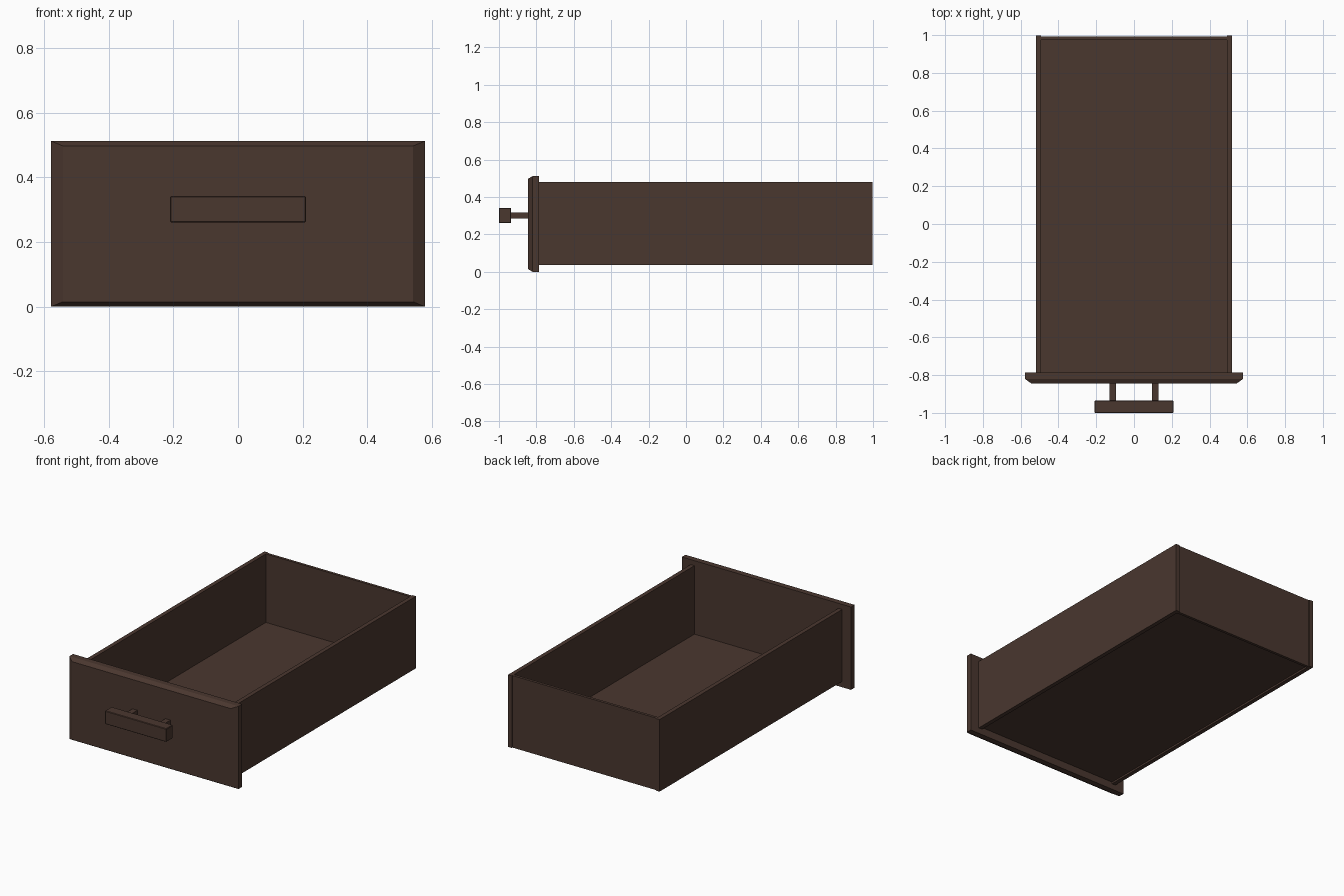
import bpy, bmesh

if "Cube" in bpy.data.objects:
    bpy.data.objects.remove(bpy.data.objects["Cube"])

wood = bpy.data.materials.new("dark_brown_wood")
wood.diffuse_color = (0.068, 0.038, 0.028, 1)
wood.use_nodes = True
wood.node_tree.nodes["Principled BSDF"].inputs["Base Color"].default_value = wood.diffuse_color


def box(name, x, y, z, front_inset=None, bevel=0):
    """Box from (min, max) ranges; front_inset = (dx, dy, dz) chamfers the -y face."""
    bm = bmesh.new()
    bmesh.ops.create_cube(bm, size=1)
    for v in bm.verts:
        v.co = [r[0] + (c + 0.5) * (r[1] - r[0]) for c, r in zip(v.co, (x, y, z))]
    if front_inset:
        dx, dy, dz = front_inset
        face = min(bm.faces, key=lambda f: f.calc_center_median().y)
        new = bmesh.ops.extrude_discrete_faces(bm, faces=[face])["faces"][0]
        cx, cz = sum(x) / 2, sum(z) / 2
        for v in new.verts:
            v.co.y -= dy
            v.co.x += -dx if v.co.x > cx else dx
            v.co.z += -dz if v.co.z > cz else dz
    bm.normal_update()
    me = bpy.data.meshes.new(name)
    bm.to_mesh(me)
    bm.free()
    ob = bpy.data.objects.new(name, me)
    bpy.context.collection.objects.link(ob)
    me.materials.append(wood)
    if bevel:
        m = ob.modifiers.new("soft_edges", "BEVEL")
        m.width, m.segments = bevel, 1
    return ob


# Front panel with chamfered face
box("front_panel", (-0.578, 0.578), (-0.82, -0.785), (0, 0.512), (0.036, 0.025, 0.015))

# Side walls, running slightly past the back panel
for s, side in ((-1, "left"), (1, "right")):
    box(side + "_side", sorted((s * 0.492, s * 0.518)), (-0.785, 0.998), (0.036, 0.481))

# Back wall and recessed floor
box("back_panel", (-0.492, 0.492), (0.975, 0.992), (0.036, 0.481))
box("floor_panel", (-0.492, 0.492), (-0.785, 0.975), (0.047, 0.058))

# Handle bar on two posts
box("handle_bar", (-0.21, 0.21), (-1.0, -0.935), (0.26, 0.342), bevel=0.003)
for s, side in ((-1, "left"), (1, "right")):
    c = s * 0.113
    box(side + "_handle_post", (c - 0.017, c + 0.017), (-0.937, -0.843), (0.284, 0.316))
